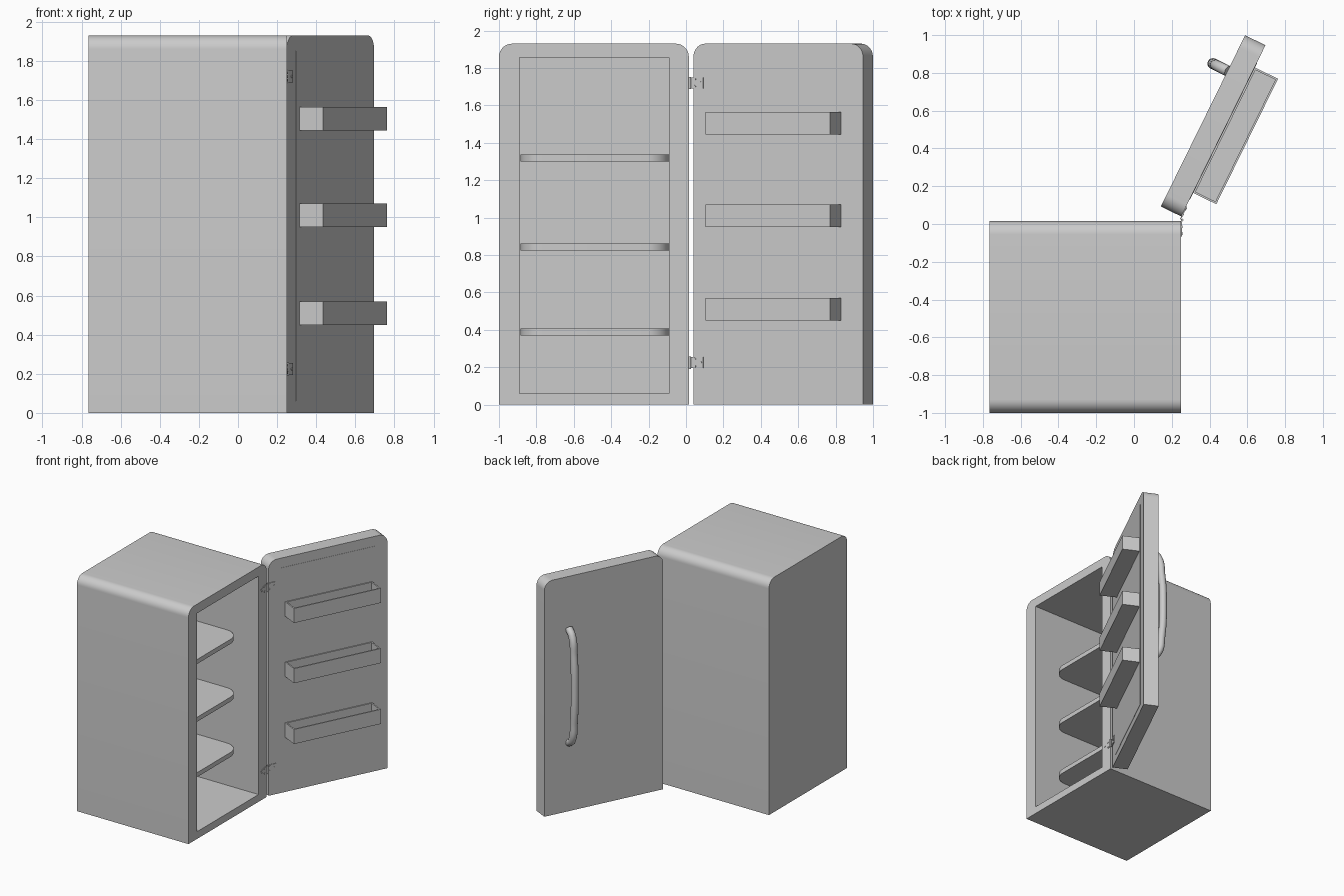
import bpy, bmesh, math
from mathutils import Matrix, Vector

if "Cube" in bpy.data.objects:
    bpy.data.objects.remove(bpy.data.objects["Cube"])

H = 1.93


def frame(origin, u, v):
    """Local frame: profile plane (u, v), extrusion along w = u x v."""
    u, v = Vector(u), Vector(v)
    m = Matrix((u, v, u.cross(v))).transposed().to_4x4()
    m.translation = Vector(origin)
    return m


ANG = math.radians(63.8)
BODY = frame((0.25, 0, 0), (0, 1, 0), (0, 0, 1))               # w = +x
DOOR = frame((0.25, 0.04, 0), (math.cos(ANG), math.sin(ANG), 0), (0, 0, 1))
PLAN = frame((0, 0, 0), (0, 1, 0), (1, 0, 0))                  # w = -z


def profile(u0, u1, v0, v1, r=0.0, n=10):
    """Rectangle whose two corners on the v1 side may be rounded."""
    pts = [(u0, v0), (u1, v0)]
    if r == 0:
        return pts + [(u1, v1), (u0, v1)]
    for cu, a0 in ((u1 - r, 0), (u0 + r, 90)):
        for i in range(n + 1):
            a = math.radians(a0 + 90 * i / n)
            pts.append((cu + r * math.cos(a), v1 - r + r * math.sin(a)))
    return pts


def smooth(ob):
    bpy.ops.object.select_all(action='DESELECT')
    ob.select_set(True)
    bpy.context.view_layer.objects.active = ob
    bpy.ops.object.shade_smooth_by_angle(angle=math.radians(30))


def add(name, bm):
    bmesh.ops.recalc_face_normals(bm, faces=bm.faces)
    me = bpy.data.meshes.new(name)
    bm.to_mesh(me)
    bm.free()
    ob = bpy.data.objects.new(name, me)
    bpy.context.collection.objects.link(ob)
    smooth(ob)
    return ob


def prism(name, m, pts, w0, w1, open_top=False):
    bm = bmesh.new()
    a = [bm.verts.new(m @ Vector((u, v, w0))) for u, v in pts]
    b = [bm.verts.new(m @ Vector((u, v, w1))) for u, v in pts]
    bm.faces.new(a)
    bm.faces.new(b)
    for i in range(len(pts)):
        j = (i + 1) % len(pts)
        bm.faces.new((a[i], a[j], b[j], b[i]))
    bmesh.ops.recalc_face_normals(bm, faces=bm.faces)
    if open_top:
        bm.normal_update()
        bmesh.ops.delete(bm, geom=[f for f in bm.faces if f.normal.z > 0.9], context='FACES')
        ob_bm = bm
        me = bpy.data.meshes.new(name)
        ob_bm.to_mesh(me)
        ob_bm.free()
        ob = bpy.data.objects.new(name, me)
        bpy.context.collection.objects.link(ob)
        return ob
    return add(name, bm)


def circle(u, v, r, n):
    return [(u + r * math.cos(math.tau * i / n), v + r * math.sin(math.tau * i / n)) for i in range(n)]


# Cabinet shell, hollowed from the open side
cabinet = prism("cabinet", BODY, profile(-1.0, 0.015, 0, H, 0.07), -1.015, 0)
cutter = prism("cavity_cutter", BODY, profile(-0.89, -0.09, 0.06, 1.855), -0.91, 0.1)
cutter.hide_render = True
mod = cabinet.modifiers.new("cavity", 'BOOLEAN')
mod.operation, mod.object, mod.solver = 'DIFFERENCE', cutter, 'EXACT'
bpy.context.view_layer.objects.active = cabinet
bpy.ops.object.modifier_apply(modifier=mod.name)
bpy.data.objects.remove(cutter)
smooth(cabinet)

# Inner shelves with rounded front corners
for i, z in enumerate((0.37, 0.825, 1.30)):
    prism(f"shelf_{i + 1}", PLAN, profile(-0.885, -0.09, -0.66, 0.08, 0.12), -z - 0.037, -z)

# Door with a shallow inner liner
prism("door", DOOR, profile(0, 1.01, 0, H, 0.07), -0.12, 0)
prism("door_liner", DOOR, profile(0.10, 0.906, 0.06, 1.85), -0.02, 0.002)

# Open door bins
for i, z in enumerate((0.45, 0.95, 1.445)):
    tray = prism(f"door_bin_{i + 1}", DOOR, profile(0.14, 0.88, z, z + 0.12), 0, 0.138, open_top=True)
    sol = tray.modifiers.new("wall", 'SOLIDIFY')
    sol.thickness, sol.offset = 0.015, -1

# Bowed tubular handle on the outer face
cu = bpy.data.curves.new("handle", 'CURVE')
cu.dimensions = '3D'
cu.bevel_depth, cu.bevel_resolution, cu.resolution_u = 0.029, 5, 10
cu.use_fill_caps = True
path = [(-0.115, 0.56), (-0.165, 0.60), (-0.195, 0.76), (-0.207, 1.03),
        (-0.195, 1.30), (-0.165, 1.46), (-0.115, 1.50)]
sp = cu.splines.new('BEZIER')
sp.bezier_points.add(len(path) - 1)
for p, (w, z) in zip(sp.bezier_points, path):
    p.co = DOOR @ Vector((0.80, z, w))
    p.handle_left_type = p.handle_right_type = 'AUTO'
handle = bpy.data.objects.new("handle", cu)
bpy.context.collection.objects.link(handle)

# Hinges: two leaves, pin and screw heads
for tag, z in (("lower", 0.225), ("upper", 1.72)):
    leaf = [(-0.066, z - 0.01), (-0.02, z - 0.03), (0.015, z - 0.03),
            (0.015, z + 0.03), (-0.02, z + 0.03), (-0.066, z + 0.01)]
    prism(f"{tag}_cabinet_leaf", BODY, leaf, -0.001, 0.003)
    prism(f"{tag}_door_leaf", DOOR, profile(-0.015, 0.06, z - 0.03, z + 0.03), 0, 0.005)
    prism(f"{tag}_hinge_pin", PLAN, circle(0.021, 0.255, 0.007, 16), -z - 0.033, -z + 0.033)
    for k, (du, dv) in enumerate(((-0.05, 0), (-0.015, 0.019), (-0.015, -0.019))):
        prism(f"{tag}_cabinet_screw_{k}", BODY, circle(du, z + dv, 0.007, 12), 0, 0.006)
        prism(f"{tag}_door_screw_{k}", DOOR, circle(-du - 0.005, z + dv, 0.007, 12), 0, 0.008)
